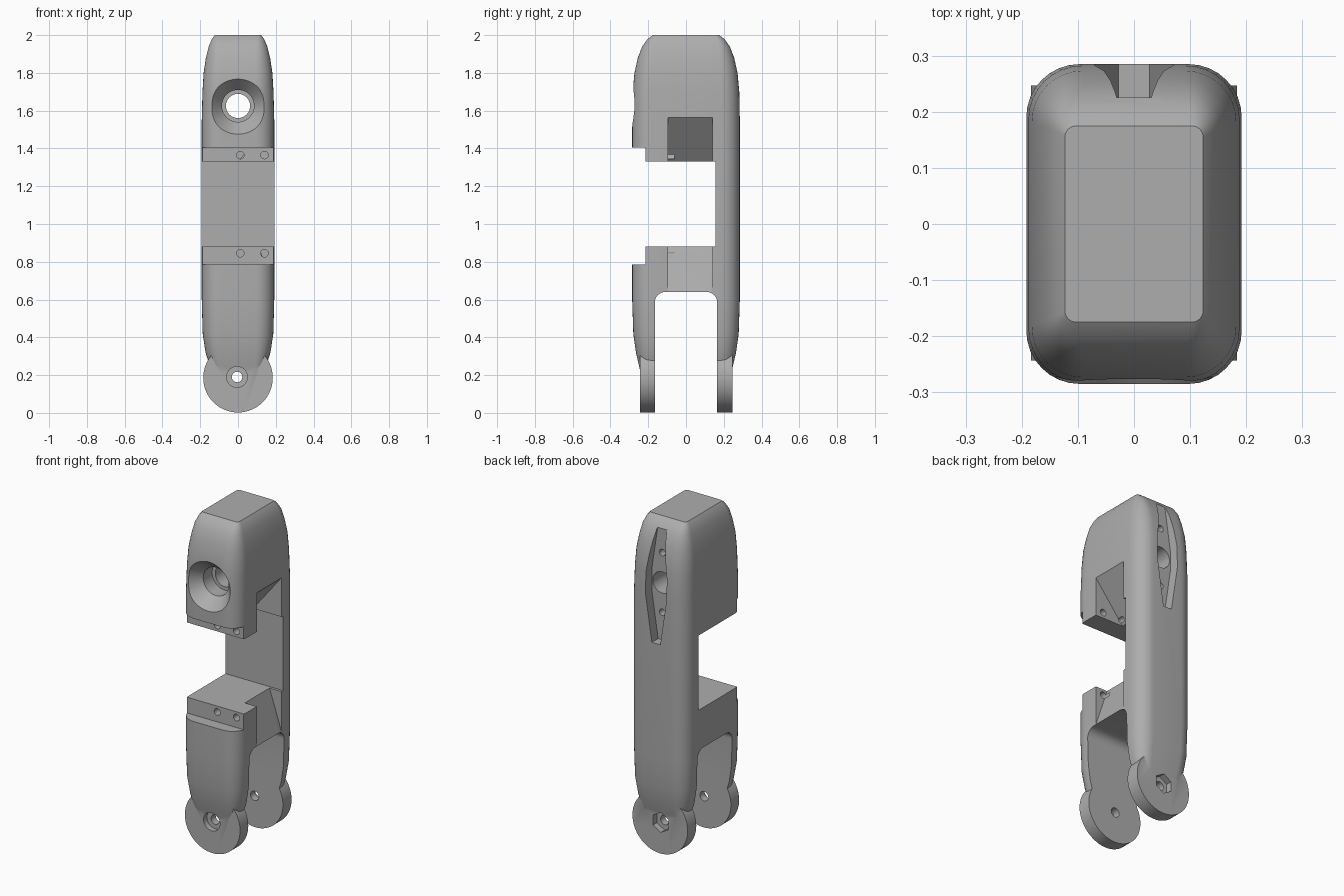
import bpy, bmesh, math
from mathutils import Matrix, Vector

if "Cube" in bpy.data.objects:
    bpy.data.objects.remove(bpy.data.objects["Cube"])

grey = bpy.data.materials.new("plain grey")
grey.diffuse_color = (0.42, 0.42, 0.42, 1)
grey.use_nodes = True
grey.node_tree.nodes["Principled BSDF"].inputs["Base Color"].default_value = grey.diffuse_color


def make(name, bm):
    bmesh.ops.recalc_face_normals(bm, faces=bm.faces)
    me = bpy.data.meshes.new(name)
    bm.to_mesh(me)
    bm.free()
    ob = bpy.data.objects.new(name, me)
    bpy.context.collection.objects.link(ob)
    me.materials.append(grey)
    return ob


def prism(name, pts, axis, a, b):
    """Extrude a profile: 'y' takes (x, z) points, 'x' takes (y, z) points."""
    put = (lambda p, t: (p[0], t, p[1])) if axis == 'y' else (lambda p, t: (t, p[0], p[1]))
    bm = bmesh.new()
    rings = [[bm.verts.new(put(p, t)) for p in pts] for t in (a, b)]
    n = len(pts)
    for i in range(n):
        j = (i + 1) % n
        bm.faces.new((rings[0][i], rings[0][j], rings[1][j], rings[1][i]))
    bm.faces.new(rings[0])
    bm.faces.new(rings[1])
    return make(name, bm)


def box(name, x0, x1, y0, y1, z0, z1):
    return prism(name, [(x0, z0), (x1, z0), (x1, z1), (x0, z1)], 'y', y0, y1)


def drum(name, x, z, y0, y1, r0, r1=None, sides=48):
    """Cylinder or cone along y, radius r0 at y0 and r1 at y1."""
    bm = bmesh.new()
    bmesh.ops.create_cone(bm, cap_ends=True, segments=sides, radius1=r0,
                          radius2=r0 if r1 is None else r1, depth=y1 - y0)
    bm.transform(Matrix.Translation((x, (y0 + y1) / 2, z)) @ Matrix.Rotation(-math.pi / 2, 4, 'X'))
    return make(name, bm)


def combine(target, tool, op='DIFFERENCE'):
    mod = target.modifiers.new("bool", 'BOOLEAN')
    mod.operation, mod.object, mod.solver = op, tool, 'EXACT'
    bpy.context.view_layer.objects.active = target
    bpy.ops.object.modifier_apply(modifier=mod.name)
    bpy.data.objects.remove(tool)


# Body shell: rounded rectangles stacked up in z as (z, half x, half y, corner radius)
levels = [(.21, .13, .240, .05), (.25, .15, .249, .06), (.32, .172, .265, .08),
          (.42, .187, .279, .09), (.6, .192, .285, .095), (1.55, .192, .285, .095),
          (1.7, .188, .282, .095), (1.8, .182, .273, .09), (1.88, .170, .255, .08),
          (1.94, .155, .232, .06), (1.98, .138, .203, .04), (2.0, .123, .175, .02)]
bm = bmesh.new()
prev, first = None, None
for z, hx, hy, r in levels:
    ring = []
    for q, (sx, sy) in enumerate([(1, 1), (-1, 1), (-1, -1), (1, -1)]):
        for k in range(9):
            a = math.pi / 2 * (q + k / 8)
            ring.append(bm.verts.new((sx * (hx - r) + r * math.cos(a),
                                      sy * (hy - r) + r * math.sin(a), z)))
    if prev:
        for i in range(36):
            j = (i + 1) % 36
            bm.faces.new((prev[i], prev[j], ring[j], ring[i]))
    else:
        bm.faces.new(ring[::-1])
    prev = ring
bm.faces.new(prev)
body = make("link_body", bm)

# Slot between the two legs, with rounded upper corners
slot = [(-.165, .1), (.165, .1)]
for side in (1, -1):
    for k in range(9):
        a = math.pi / 2 * (k / 8 if side == 1 else 1 + k / 8)
        slot.append((side * .11 + .055 * math.cos(a), .585 + .055 * math.sin(a)))
combine(body, prism("leg_slot", slot, 'x', -.4, .4))

# Open middle bay and the stepped mounting ledges at its front
combine(body, box("middle_bay", -.4, .4, -.5, .155, .88, 1.33))
combine(body, box("ledge_step", -.4, .4, -.5, -.215, .785, 1.405))

# Sloped pockets in the right side, above and below the bay
for name, z_in, z_out, depth in (("upper_pocket", 1.33, 1.565, .19), ("lower_pocket", .88, .64, .08)):
    s = 1 if z_out > z_in else -1
    k = depth / abs(z_out - z_in)
    x = .192
    pts = [(x - depth - .05 * k, z_in - s * .05), (x + .05 * k, z_out + s * .05),
           (x + .1, z_out + s * .05), (x + .1, z_in - s * .05)]
    combine(body, prism(name, pts, 'y', -.095, .14))

# Round hinge lugs at the foot of each leg
for name, y0, y1 in (("front_lug", -.243, -.165), ("back_lug", .165, .247)):
    combine(body, drum(name, 0, .186, y0, y1, .184, sides=64), 'UNION')

# Hinge bore with a round recess in front and a hexagonal one behind
combine(body, drum("hinge_bore", -.005, .19, -.4, .4, .028, sides=24))
combine(body, drum("front_counterbore", -.005, .19, -.4, -.21, .055, sides=32))
combine(body, drum("hex_nut_recess", -.005, .19, .21, .4, .06, sides=6))

# Long tapered groove in the back
groove = [(-.028, 1.28), (.028, 1.28), (.07, 1.56), (.07, 1.69),
          (.028, 1.97), (-.028, 1.97), (-.07, 1.69), (-.07, 1.56)]
combine(body, prism("back_groove", groove, 'y', .225, .4))

# Main bore: countersink, counterbore and through hole
cone_slope = (.15 - .085) / .075
combine(body, drum("bore_countersink", 0, 1.625, -.335, -.21, .15 + .05 * cone_slope, .085))
combine(body, drum("bore_counterbore", 0, 1.625, -.25, -.125, .085))
combine(body, drum("bore_through", 0, 1.625, -.2, .4, .064))

# Small screw holes in the groove and the ledges
for z in (1.445, 1.805):
    combine(body, drum("groove_screw_hole", 0, z, .1, .4, .02, sides=20))
for x in (.012, .14):
    for z in (.845, 1.365):
        combine(body, drum("ledge_screw_hole", x, z, -.4, -.06, .02, sides=20))

# Smooth curved skin, keep machined edges sharp
bpy.ops.object.select_all(action='DESELECT')
body.select_set(True)
bpy.context.view_layer.objects.active = body
bpy.ops.object.shade_smooth_by_angle(angle=math.radians(30))
